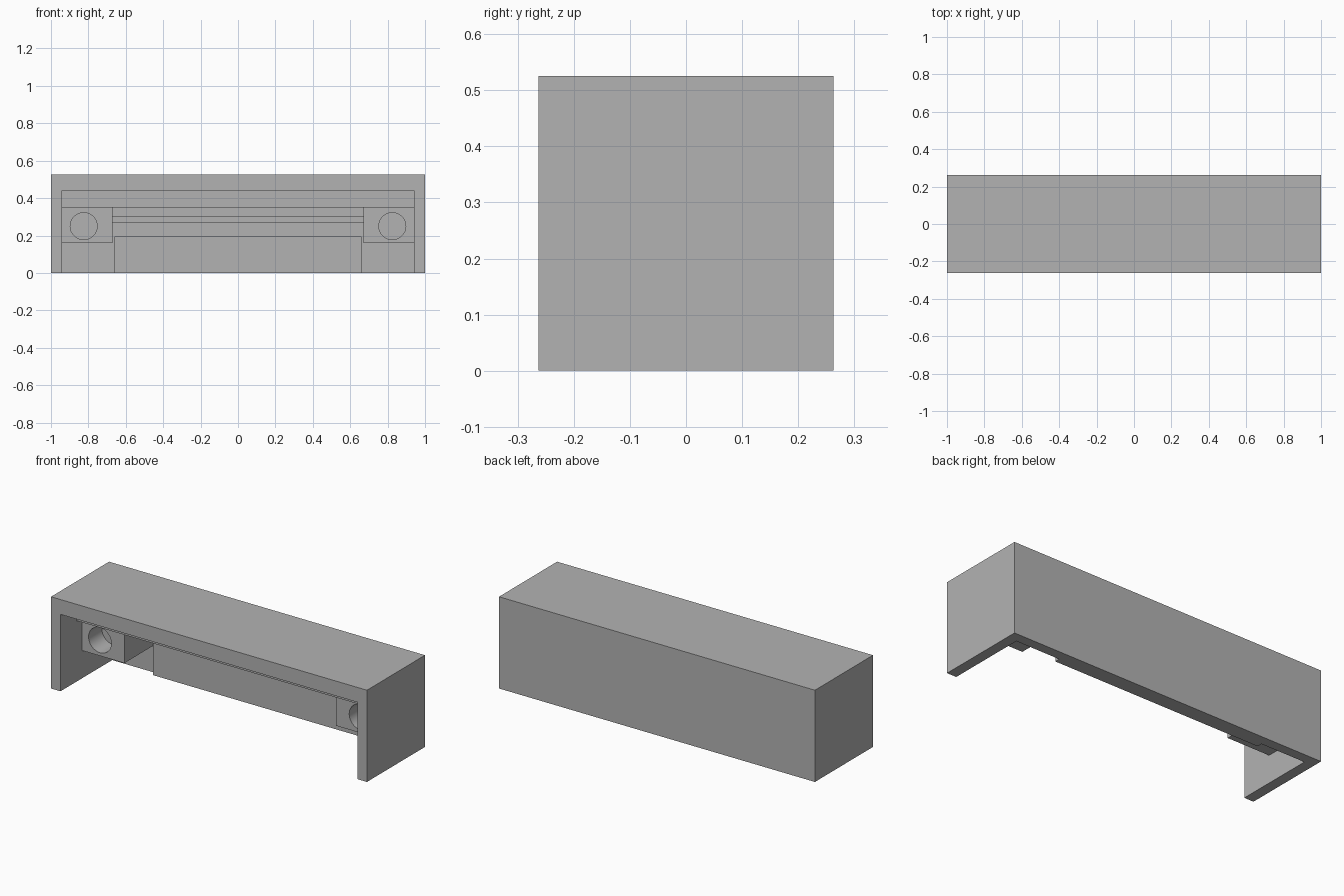
import bpy

if "Cube" in bpy.data.objects:
    bpy.data.objects.remove(bpy.data.objects["Cube"])

grey = bpy.data.materials.new("plain_grey")
grey.diffuse_color = (0.45, 0.45, 0.45, 1)
grey.use_nodes = True
grey.node_tree.nodes["Principled BSDF"].inputs["Base Color"].default_value = grey.diffuse_color


def box(name, x0, x1, y0, y1, z0, z1):
    """Axis-aligned box from its limits."""
    verts = [(x, y, z) for x in (x0, x1) for y in (y0, y1) for z in (z0, z1)]
    faces = [(0, 1, 3, 2), (4, 6, 7, 5), (0, 4, 5, 1),
             (2, 3, 7, 6), (0, 2, 6, 4), (1, 5, 7, 3)]
    mesh = bpy.data.meshes.new(name)
    mesh.from_pydata(verts, [], faces)
    mesh.materials.append(grey)
    obj = bpy.data.objects.new(name, mesh)
    bpy.context.collection.objects.link(obj)
    return obj


def cut(obj, cutter):
    """Subtract the cutter for good and delete it."""
    mod = obj.modifiers.new("cut", 'BOOLEAN')
    mod.operation = 'DIFFERENCE'
    mod.solver = 'EXACT'
    mod.object = cutter
    cutter.hide_render = True
    bpy.ops.object.select_all(action='DESELECT')
    obj.select_set(True)
    bpy.context.view_layer.objects.active = obj
    bpy.ops.object.modifier_apply(modifier=mod.name)
    bpy.data.objects.remove(cutter)


# Main dimensions
HALF_Y, HEIGHT = 0.2625, 0.525
INNER_X, WALL_Y, PANEL_Y = 0.94, 0.205, 0.175
LIP_Z, SHELF_Z, BLOCK_Z = 0.44, 0.35, 0.16
SHELF_Y, BLOCK_Y = -0.12, -0.07

# Cover: open at the front and the bottom, with a stepped ceiling
cover = box("cover", -1, 1, -HALF_Y, HALF_Y, 0, HEIGHT)
cut(cover, box("cavity", -INNER_X, INNER_X, -0.5, WALL_Y, -0.2, SHELF_Z))
cut(cover, box("front_cavity", -INNER_X, INNER_X, -0.5, SHELF_Y, -0.1, LIP_Z))

# Thicker back panel and the rail above it
box("back_panel", -0.66, 0.66, PANEL_Y, WALL_Y + 0.01, 0, 0.195)
box("back_rail", -0.68, 0.68, PANEL_Y, WALL_Y + 0.01, 0.27, 0.305)

# Mounting blocks with round blind holes in the corners
for side, label in ((-1, "left"), (1, "right")):
    xs = sorted((side * 0.67, side * (INNER_X + 0.01)))
    block = box(label + "_mounting_block", *xs, BLOCK_Y, WALL_Y + 0.01,
                BLOCK_Z, SHELF_Z + 0.01)
    bpy.ops.mesh.primitive_cylinder_add(
        vertices=48, radius=0.072, depth=0.24,
        location=(side * 0.825, BLOCK_Y, 0.25), rotation=(1.5707963, 0, 0))
    hole = bpy.context.object
    hole.data.materials.append(grey)
    cut(block, hole)
    bpy.ops.object.shade_smooth_by_angle()
